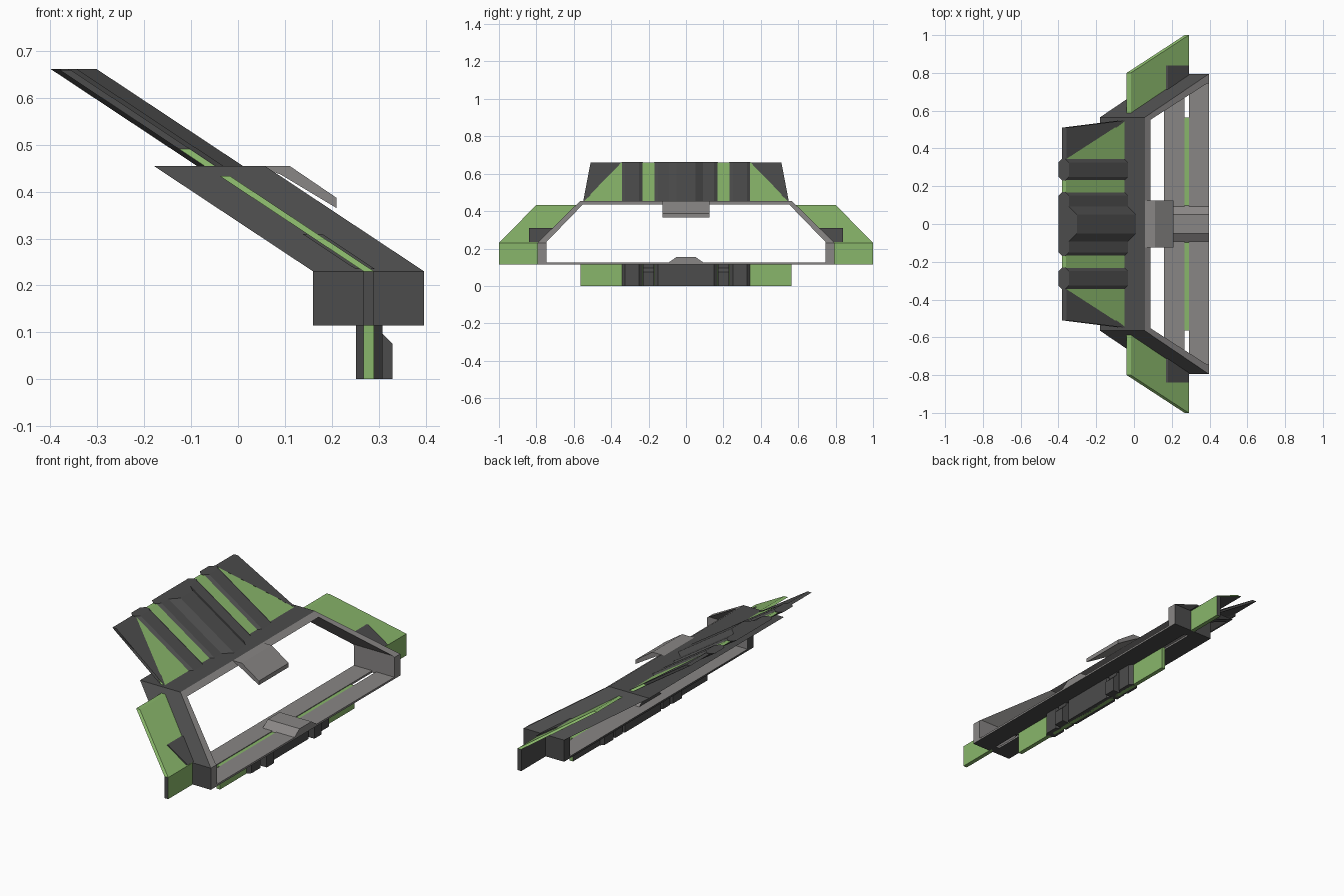
import bpy, bmesh
from mathutils import Vector

if "Cube" in bpy.data.objects:
    bpy.data.objects.remove(bpy.data.objects["Cube"])

KNEE, SHEAR = 0.23, 1.51      # above the knee everything leans back


def material(name, rgb):
    m = bpy.data.materials.new(name)
    m.diffuse_color = (*rgb, 1)
    m.use_nodes = True
    m.node_tree.nodes["Principled BSDF"].inputs["Base Color"].default_value = m.diffuse_color
    return m


GREEN, DARK, GREY = 0, 1, 2
MATS = [material("leaf_green", (0.25, 0.47, 0.145)),
        material("dark_grey", (0.072, 0.072, 0.072)),
        material("mid_grey", (0.25, 0.24, 0.235))]


def sheet_rule(n, c):
    # green sheet with dark back and dark outer ends
    return DARK if n.x < -0.5 or (abs(n.y) > 0.9 and abs(c.y) > 0.95) else GREEN


def frame_rule(n, c):
    # grey on the front and on faces looking into the opening
    inward = n.y * -c.y + n.z * (0.25 - c.z)
    return GREY if n.x > 0.5 or (abs(n.x) < 0.5 and inward > 0) else DARK


def extrude(name, points, offset, rule, lean=True):
    bm = bmesh.new()
    face = bm.faces.new([bm.verts.new(p) for p in points])
    ext = bmesh.ops.extrude_face_region(bm, geom=[face], use_keep_orig=True)
    moved = [v for v in ext["geom"] if isinstance(v, bmesh.types.BMVert)]
    bmesh.ops.translate(bm, vec=offset, verts=moved)
    bmesh.ops.recalc_face_normals(bm, faces=bm.faces)
    bmesh.ops.triangulate(bm, faces=[f for f in bm.faces if len(f.verts) > 4])
    if lean:
        bmesh.ops.bisect_plane(bm, geom=bm.verts[:] + bm.edges[:] + bm.faces[:],
                               plane_co=(0, 0, KNEE), plane_no=(0, 0, 1))
    bm.normal_update()
    for f in bm.faces:
        f.material_index = rule(f.normal, f.calc_center_median()) if callable(rule) else rule
    if lean:
        for v in bm.verts:
            v.co.x -= SHEAR * max(0, v.co.z - KNEE)
    bmesh.ops.recalc_face_normals(bm, faces=bm.faces)
    me = bpy.data.meshes.new(name)
    bm.to_mesh(me)
    bm.free()
    for m in MATS:
        me.materials.append(m)
    ob = bpy.data.objects.new(name, me)
    bpy.context.collection.objects.link(ob)


def slab(name, yz, x0, x1, rule):
    extrude(name, [(x0, y, z) for y, z in yz], Vector((x1 - x0, 0, 0)), rule)


def column(name, yx, z0, z1, rule):
    extrude(name, [(x, y, z0) for y, x in yx], Vector((0, 0, z1 - z0)), rule)


def rect(y0, y1, z0, z1):
    return [(y0, z0), (y1, z0), (y1, z1), (y0, z1)]


def chamfered(y0, y1, x0=0.252, x1=0.308, c=0.02):
    return [(y0, x0 + c), (y0 + c, x0), (y1 - c, x0), (y1, x0 + c),
            (y1, x1 - c), (y1 - c, x1), (y0 + c, x1), (y0, x1 - c)]


# window frame: sides and top, then the split sill
half_out = [(0.795, 0.115), (0.795, 0.23), (0.565, 0.455)]
half_in = [(0.745, 0.115), (0.745, 0.236), (0.552, 0.435)]


def arch(half):
    return half + [(-y, z) for y, z in reversed(half)]


slab("window_frame", arch(half_out) + arch(half_in)[::-1], 0.16, 0.397, frame_rule)
slab("sill_back", rect(-0.75, 0.75, 0.115, 0.125), 0.16, 0.267, frame_rule)
slab("sill_front", rect(-0.75, 0.75, 0.115, 0.125), 0.29, 0.397, frame_rule)
slab("sill_bump", [(-0.1, 0.12), (0.1, 0.12), (0.05, 0.155), (-0.05, 0.155)], 0.21, 0.397, frame_rule)

# visor block under the top bar
extrude("visor", [(0.04, -0.125, 0.455), (0.11, -0.125, 0.455), (0.21, -0.125, 0.387),
                  (0.21, -0.125, 0.365), (0.09, -0.125, 0.437)], Vector((0, 0.25, 0)), GREY, lean=False)

# green sheet behind everything
slab("lower_sheet", rect(-0.565, 0.565, 0, 0.122), 0.268, 0.29, sheet_rule)
slab("hood_sheet", [(-0.555, 0.445), (0.555, 0.445), (0.345, 0.66), (-0.345, 0.66)],
     0.268, 0.29, sheet_rule)

# centre spine with raised panel
column("hood_centre", chamfered(-0.17, 0.17), 0.44, 0.662, DARK)
column("hood_raised_panel", [(-0.1, 0.3), (0.1, 0.3), (0.05, 0.35), (-0.05, 0.35)], 0.455, 0.662, DARK)
column("lower_centre", chamfered(-0.17, 0.17), 0, 0.116, DARK)

for side, s in (("left", -1), ("right", 1)):
    def flip(pts):
        return [(s * y, z) for y, z in pts]
    # side wings
    slab("wing_" + side, flip([(0.78, 0.115), (1, 0.115), (1, 0.23), (0.8, 0.433),
                               (0.57, 0.433), (0.78, 0.23)]), 0.268, 0.29, sheet_rule)
    slab("wing_bracket_" + side, flip([(0.77, 0.235), (0.84, 0.235), (0.84, 0.31), (0.7, 0.31)]),
         0.258, 0.3, DARK)
    # hood corners
    slab("hood_corner_" + side, flip([(0.345, 0.66), (0.51, 0.66), (0.51, 0.485),
                                      (0.55, 0.45)]), 0.268, 0.292, DARK)
    # ribs on hood and lower strip
    column("hood_rib_" + side, flip(chamfered(0.23, 0.345)), 0.44, 0.662, DARK)
    column("lower_rib_" + side, flip(chamfered(0.23, 0.345)), 0, 0.116, DARK)
    # latch blocks
    extrude("latch_" + side, [(0.255, s * 0.17, 0), (0.33, s * 0.17, 0), (0.33, s * 0.17, 0.075),
                              (0.308, s * 0.17, 0.097), (0.308, s * 0.17, 0.115), (0.255, s * 0.17, 0.115)],
            Vector((0, s * 0.06, 0)), DARK, lean=False)
